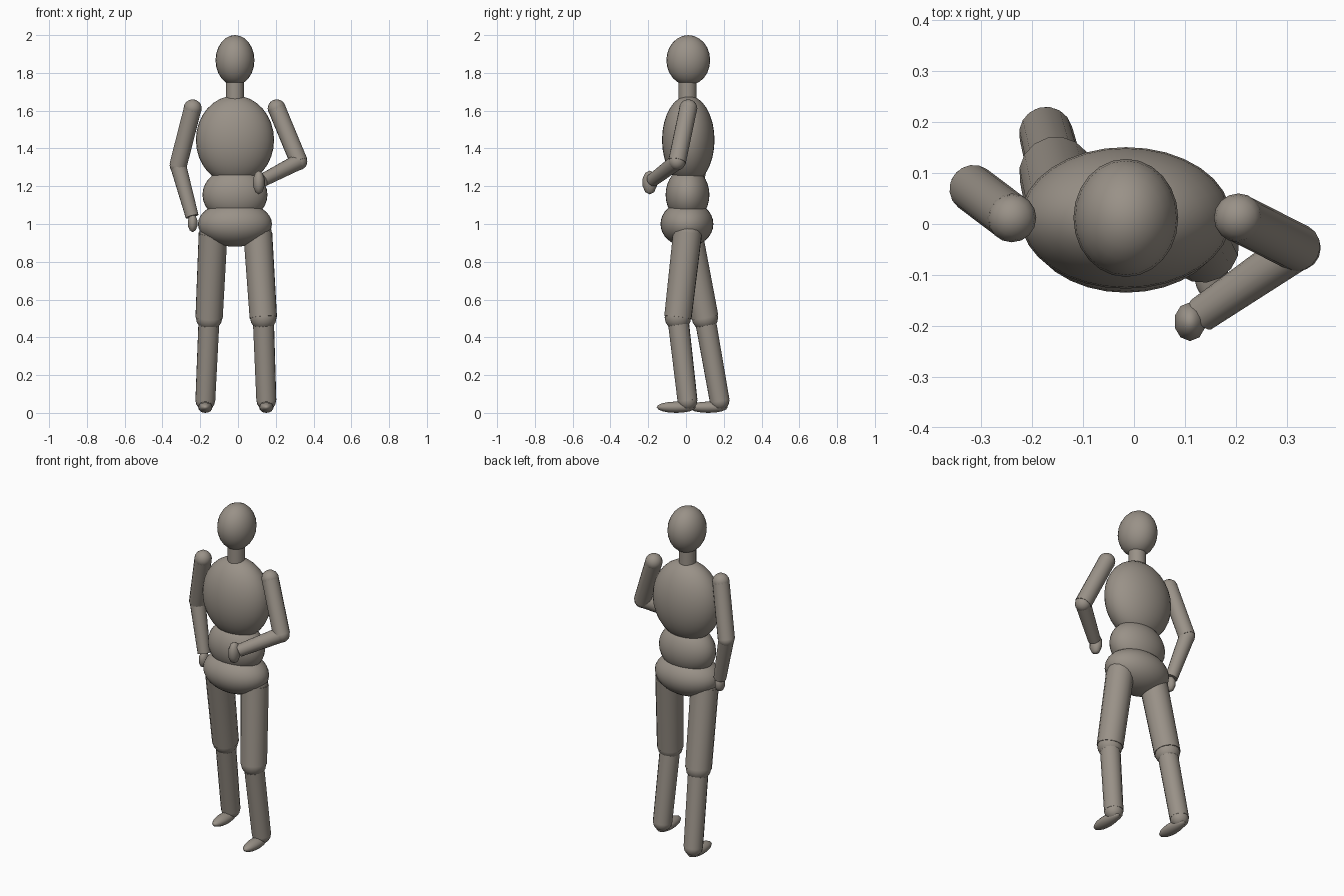
import bpy, math
from mathutils import Vector

cube = bpy.data.objects.get("Cube")
if cube:
    bpy.data.objects.remove(cube, do_unlink=True)

clay = bpy.data.materials.new("warm_grey_clay")
clay.use_nodes = True
colour = (0.32, 0.285, 0.245, 1)
clay.diffuse_color = colour
bsdf = next(n for n in clay.node_tree.nodes if n.type == 'BSDF_PRINCIPLED')
bsdf.inputs["Base Color"].default_value = colour


def finish(name):
    obj = bpy.context.object
    obj.name = name
    obj.data.materials.append(clay)
    bpy.ops.object.shade_smooth_by_angle(angle=math.radians(50))
    return obj


def ball(name, centre, radii, segments=16):
    """Ellipsoid with the given half-sizes."""
    bpy.ops.mesh.primitive_uv_sphere_add(segments=segments, ring_count=segments // 2,
                                         radius=1, location=centre)
    bpy.context.object.scale = radii
    return finish(name)


def limb(name, start, end, r_start, r_end):
    """Tapered cylinder between two joints."""
    a, b = Vector(start), Vector(end)
    bpy.ops.mesh.primitive_cone_add(vertices=16, radius1=r_start, radius2=r_end,
                                    depth=(b - a).length, location=(a + b) / 2)
    bpy.context.object.rotation_euler = (b - a).to_track_quat('Z', 'Y').to_euler()
    return finish(name)


def joint(name, centre, r):
    return ball(name, centre, (r, r, r))


# Head, neck and trunk
ball("head", (-0.016, 0.012, 1.867), (0.103, 0.116, 0.133), 24)
limb("neck", (-0.016, 0.008, 1.62), (-0.016, 0.008, 1.78), 0.048, 0.048)
ball("chest", (-0.016, 0.012, 1.445), (0.207, 0.139, 0.235), 32)
ball("abdomen", (-0.016, 0.008, 1.155), (0.172, 0.116, 0.144), 32)
ball("pelvis", (-0.016, 0.005, 1.0), (0.196, 0.14, 0.12), 32)

# Legs: hip, knee, ankle
legs = {
    "left": ((0.105, 0.008, 0.95), (0.134, -0.043, 0.505), (0.15, 0.008, 0.065)),
    "right": ((-0.132, 0.012, 0.95), (-0.153, 0.1, 0.505), (-0.173, 0.178, 0.065)),
}
for side, (hip, knee, ankle) in legs.items():
    joint(side + "_hip", hip, 0.075)
    limb(side + "_thigh", hip, knee, 0.077, 0.073)
    joint(side + "_knee", knee, 0.07)
    limb(side + "_shin", knee, ankle, 0.056, 0.053)
    joint(side + "_ankle", ankle, 0.052)
    ball(side + "_foot", (ankle[0], ankle[1] - 0.06, 0.03), (0.038, 0.103, 0.03))

# Arms: shoulder, elbow, wrist, hand
arms = {
    "left": ((0.205, 0.012, 1.612), (0.322, -0.047, 1.33),
             (0.132, -0.178, 1.232), (0.11, -0.192, 1.22), (0.033, 0.04, 0.063)),
    "right": ((-0.24, 0.012, 1.612), (-0.317, 0.07, 1.31),
              (-0.243, 0.025, 1.04), (-0.24, 0.02, 1.005), (0.028, 0.035, 0.048)),
}
for side, (shoulder, elbow, wrist, hand, hand_size) in arms.items():
    joint(side + "_shoulder", shoulder, 0.048)
    limb(side + "_upper_arm", shoulder, elbow, 0.047, 0.047)
    joint(side + "_elbow", elbow, 0.045)
    limb(side + "_forearm", elbow, wrist, 0.043, 0.035)
    ball(side + "_hand", hand, hand_size, 10)
